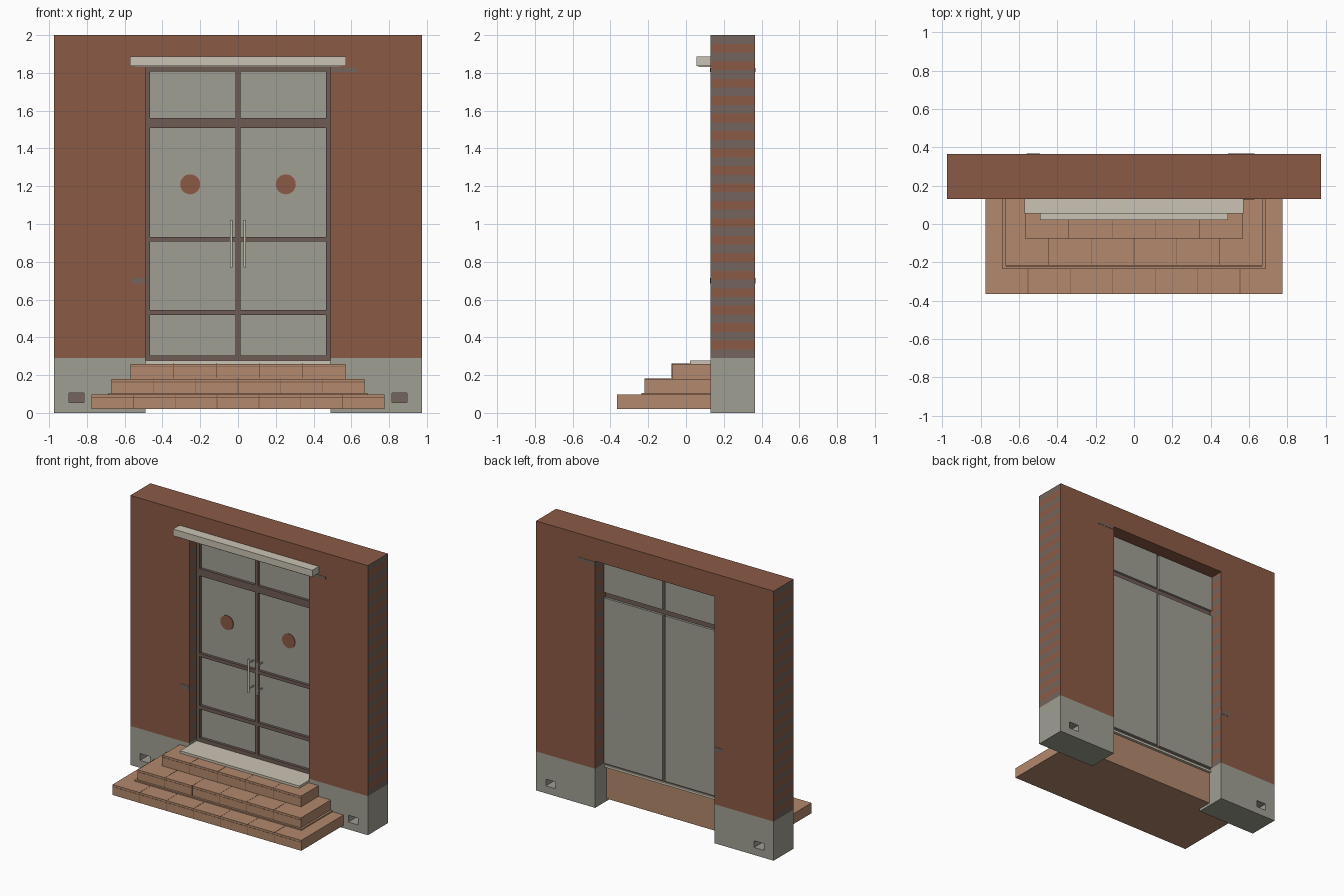
import bpy, bmesh, math
from mathutils import Vector

cube = bpy.data.objects.get("Cube")
if cube:
    bpy.data.objects.remove(cube, do_unlink=True)


def material(name, hex_code):
    rgb = [int(hex_code[i:i + 2], 16) / 255 for i in (0, 2, 4)]
    lin = [c / 12.92 if c < 0.04 else ((c + 0.055) / 1.055) ** 2.4 for c in rgb]
    m = bpy.data.materials.new(name)
    m.use_nodes = True
    m.diffuse_color = (*lin, 1)
    m.node_tree.nodes["Principled BSDF"].inputs["Base Color"].default_value = (*lin, 1)
    return m


BRICK = material("red brick", "8b5a45")
MORTAR = material("grey brown mortar", "75645c")
STONE = material("grey concrete", "a09f94")
CREAM = material("cream stone", "cac4b3")
STEP = material("tan paving", "b3896d")
FRAME = material("dark brown frame", "705c55")
JOINT = material("dark joint", "7d5c49")


def finish(bm, name, *mats):
    bmesh.ops.recalc_face_normals(bm, faces=bm.faces)
    mesh = bpy.data.meshes.new(name)
    bm.to_mesh(mesh)
    bm.free()
    for m in mats:
        mesh.materials.append(m)
    obj = bpy.data.objects.new(name, mesh)
    bpy.context.scene.collection.objects.link(obj)
    return obj


def add_box(bm, x, y, z):
    verts = bmesh.ops.create_cube(bm, size=1)["verts"]
    for v in verts:
        v.co = Vector([(r[0] + r[1]) / 2 + c * (r[1] - r[0]) for r, c in zip((x, y, z), v.co)])


def box(name, mat, x, y, z):
    bm = bmesh.new()
    add_box(bm, x, y, z)
    return finish(bm, name, mat)


def cylinder(name, mat, center, radius, depth, axis, sides):
    bm = bmesh.new()
    bmesh.ops.create_cone(bm, cap_ends=True, segments=sides, radius1=radius, radius2=radius, depth=depth)
    rot = Vector((0, 0, 1)).rotation_difference(Vector(axis)).to_matrix()
    for v in bm.verts:
        v.co = rot @ v.co + Vector(center)
    return finish(bm, name, mat)


def mirrored(s, a, b):
    return (a, b) if s > 0 else (-b, -a)


HALF, DOOR, TOP, BASE = 0.975, 0.49, 1.83, 0.29
FRONT, BACK = 0.13, 0.365

# Brick wall: an arch-shaped profile, extruded, with coursed ends and jambs
bm = bmesh.new()
profile = [(-HALF, BASE), (-HALF, 2), (HALF, 2), (HALF, BASE),
           (DOOR, BASE), (DOOR, TOP), (-DOOR, TOP), (-DOOR, BASE)]
face = bm.faces.new([bm.verts.new((x, FRONT, z)) for x, z in profile])
ext = bmesh.ops.extrude_face_region(bm, geom=[face])["geom"]
for v in ext:
    if isinstance(v, bmesh.types.BMVert):
        v.co.y = BACK
ROWS = 37
course = (2 - BASE) / ROWS
bmesh.ops.recalc_face_normals(bm, faces=bm.faces)
for i in range(1, ROWS):
    sides = [f for f in bm.faces if abs(f.normal.x) > 0.9]
    geom = sides + list({e for f in sides for e in f.edges}) + list({v for f in sides for v in f.verts})
    bmesh.ops.bisect_plane(bm, geom=geom, plane_co=(0, 0, BASE + i * course), plane_no=(0, 0, 1))
for f in bm.faces:
    if abs(f.normal.x) > 0.9:
        row = int((f.calc_center_median().z - BASE) / course)
        f.material_index = 1 - row % 2
finish(bm, "brick_wall", BRICK, MORTAR)

# Bare patches on both wall faces
for side, y in (("front", FRONT), ("back", BACK)):
    span = (y - 0.002, y + 0.002)
    box("upper_patch_" + side, MORTAR, (DOOR, 0.63), span, (1.805, 1.825))
    box("lower_patch_" + side, MORTAR, (-0.56, -DOOR), span, (0.685, 0.715))

# Concrete bases with vent openings
for s, side in ((1, "left"), (-1, "right")):
    base = box("base_" + side, STONE, mirrored(s, DOOR, HALF), (FRONT, BACK), (0, BASE))
    hole = mirrored(s, 0.815, 0.895)
    cutter = box("vent_cutter", STONE, hole, (0, 0.5), (0.055, 0.105))
    cutter.hide_render = True
    mod = base.modifiers.new("vent", "BOOLEAN")
    mod.operation, mod.solver, mod.object = "DIFFERENCE", "EXACT", cutter
    bpy.context.view_layer.objects.active = base
    bpy.ops.object.modifier_apply(modifier="vent")
    bpy.data.objects.remove(cutter, do_unlink=True)
    box("vent_back_" + side, MORTAR, hole, (0.23, 0.265), (0.055, 0.105))

# Paved steps with joint strips on treads and risers
steps = [(0.775, -0.365, 0.02, 0.097), (0.67, -0.22, 0.097, 0.18), (0.57, -0.075, 0.18, 0.26)]
for n, (w, y, z0, z1) in enumerate(steps):
    box(f"step_{n + 1}", STEP, (-w, w), (y, 0.235), (z0, z1))
    bm = bmesh.new()
    count = 7 - n
    depth = 0.145 if n < 2 else 0.095
    for i in range(1, count):
        x = -w + 2 * w * i / count
        add_box(bm, (x - 0.002, x + 0.002), (y - 0.001, y + depth), (z0 + 0.004, z1 + 0.001))
    add_box(bm, (-w + 0.001, w - 0.001), (y - 0.001, y + 0.01), (z1 - 0.018, z1 - 0.014))
    finish(bm, f"step_joints_{n + 1}", JOINT)
box("tread_slab", STEP, (-0.685, 0.685), (-0.235, FRONT), (0.09, 0.106))

# Threshold and canopy
box("threshold", CREAM, (-DOOR, DOOR), (0.02, 0.255), (0.26, 0.277))
box("canopy", CREAM, (-0.572, 0.572), (0.055, FRONT), (1.837, 1.887))
box("canopy_drip", CREAM, (-0.55, 0.55), (0.065, FRONT), (1.83, 1.837))

# Door frame: outer posts, middle post and rails
bm = bmesh.new()
depth = (0.215, 0.245)
add_box(bm, (-0.012, 0.012), depth, (0.277, TOP))
for s in (1, -1):
    add_box(bm, mirrored(s, 0.465, DOOR), depth, (0.277, TOP))
for z in ((0.277, 0.305), (0.518, 0.545), (0.907, 0.932), (1.507, 1.56), (1.807, TOP)):
    add_box(bm, (-DOOR, DOOR), depth, z)
finish(bm, "door_frame", FRAME)

# Door leaves, transom panes, discs and pull handles
for s, side in ((1, "left"), (-1, "right")):
    span = mirrored(s, 0.01, DOOR)
    box("door_pane_" + side, STONE, span, (0.235, 0.262), (0.292, 1.52))
    box("transom_pane_" + side, STONE, span, (0.235, 0.262), (1.56, TOP))
    cylinder("door_disc_" + side, BRICK, (s * 0.253, 0.233, 1.21), 0.053, 0.006, (0, 1, 0), 24)
    x = s * 0.035
    cylinder("handle_bar_" + side, CREAM, (x, 0.175, 0.895), 0.007, 0.25, (0, 0, 1), 12)
    for z in (0.8, 0.99):
        cylinder("handle_mount_" + side, CREAM, (x, 0.205, z), 0.005, 0.06, (0, 1, 0), 10)
